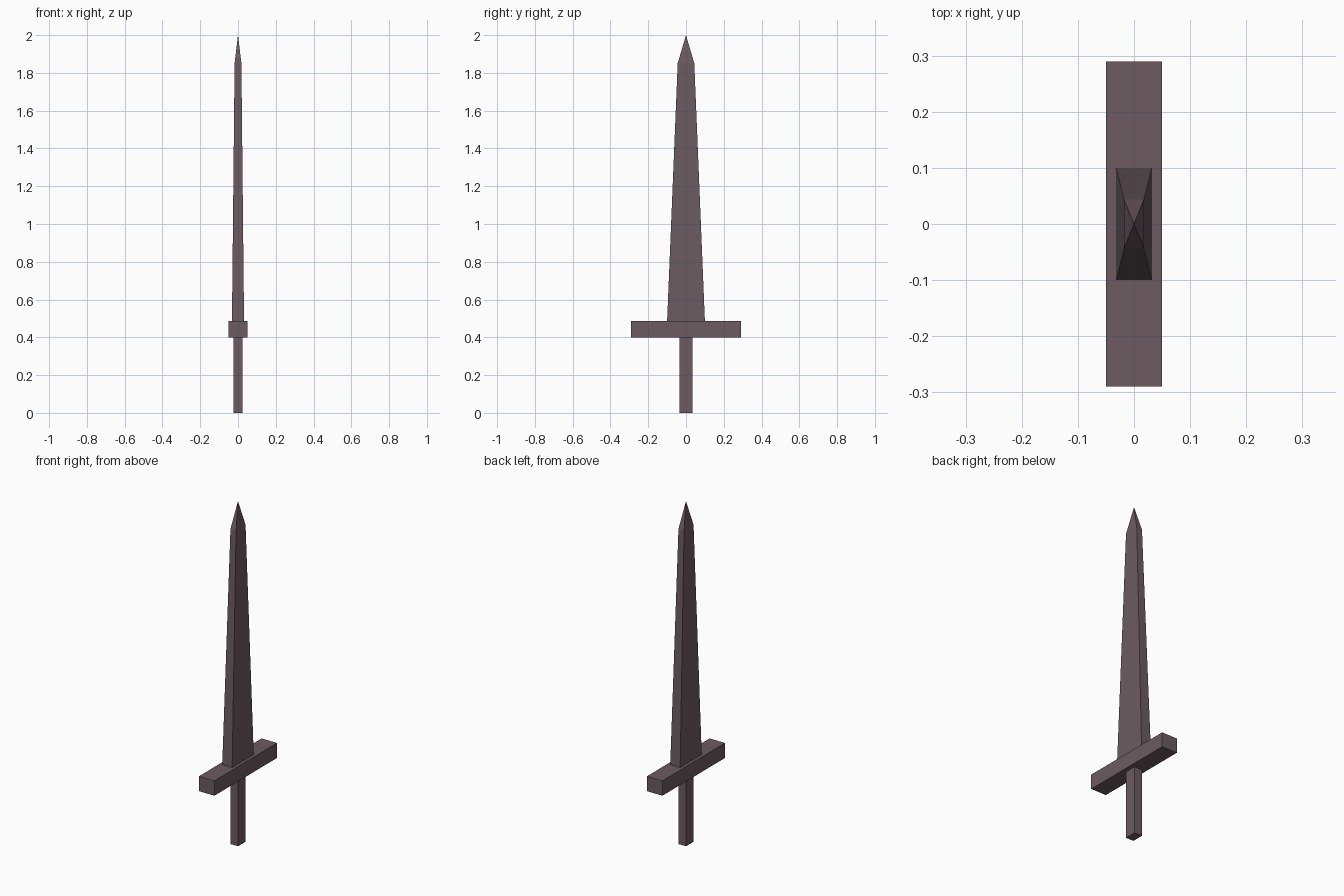
import bpy, bmesh

if "Cube" in bpy.data.objects:
    bpy.data.objects.remove(bpy.data.objects["Cube"])

metal = bpy.data.materials.new("dark_mauve")
metal.diffuse_color = (0.15, 0.105, 0.12, 1)
metal.use_nodes = True
metal.node_tree.nodes["Principled BSDF"].inputs["Base Color"].default_value = metal.diffuse_color


def loft(name, sections):
    """Flat-sided solid through rectangular sections (half_x, half_y, z); zero size makes a point."""
    bm = bmesh.new()
    rings = []
    for hx, hy, z in sections:
        corners = [(-1, -1), (1, -1), (1, 1), (-1, 1)] if hx else [(0, 0)]
        rings.append([bm.verts.new((sx * hx, sy * hy, z)) for sx, sy in corners])
    for low, high in zip(rings, rings[1:]):
        for i in range(4):
            j = (i + 1) % 4
            top = [high[j], high[i]] if len(high) == 4 else [high[0]]
            bm.faces.new([low[i], low[j]] + top)
    for ring in (rings[0], rings[-1]):
        if len(ring) == 4:
            bm.faces.new(ring)
    bmesh.ops.recalc_face_normals(bm, faces=bm.faces[:])
    mesh = bpy.data.meshes.new(name)
    bm.to_mesh(mesh)
    bm.free()
    mesh.materials.append(metal)
    obj = bpy.data.objects.new(name, mesh)
    bpy.context.collection.objects.link(obj)
    return obj


# Grip
loft("grip", [(0.025, 0.035, 0), (0.025, 0.035, 0.4)])
# Crossguard
loft("crossguard", [(0.05, 0.29, 0.4), (0.05, 0.29, 0.487)])
# Tapered blade ending in a point
loft("blade", [(0.032, 0.1, 0.487), (0.018, 0.044, 1.85), (0, 0, 2.0)])
